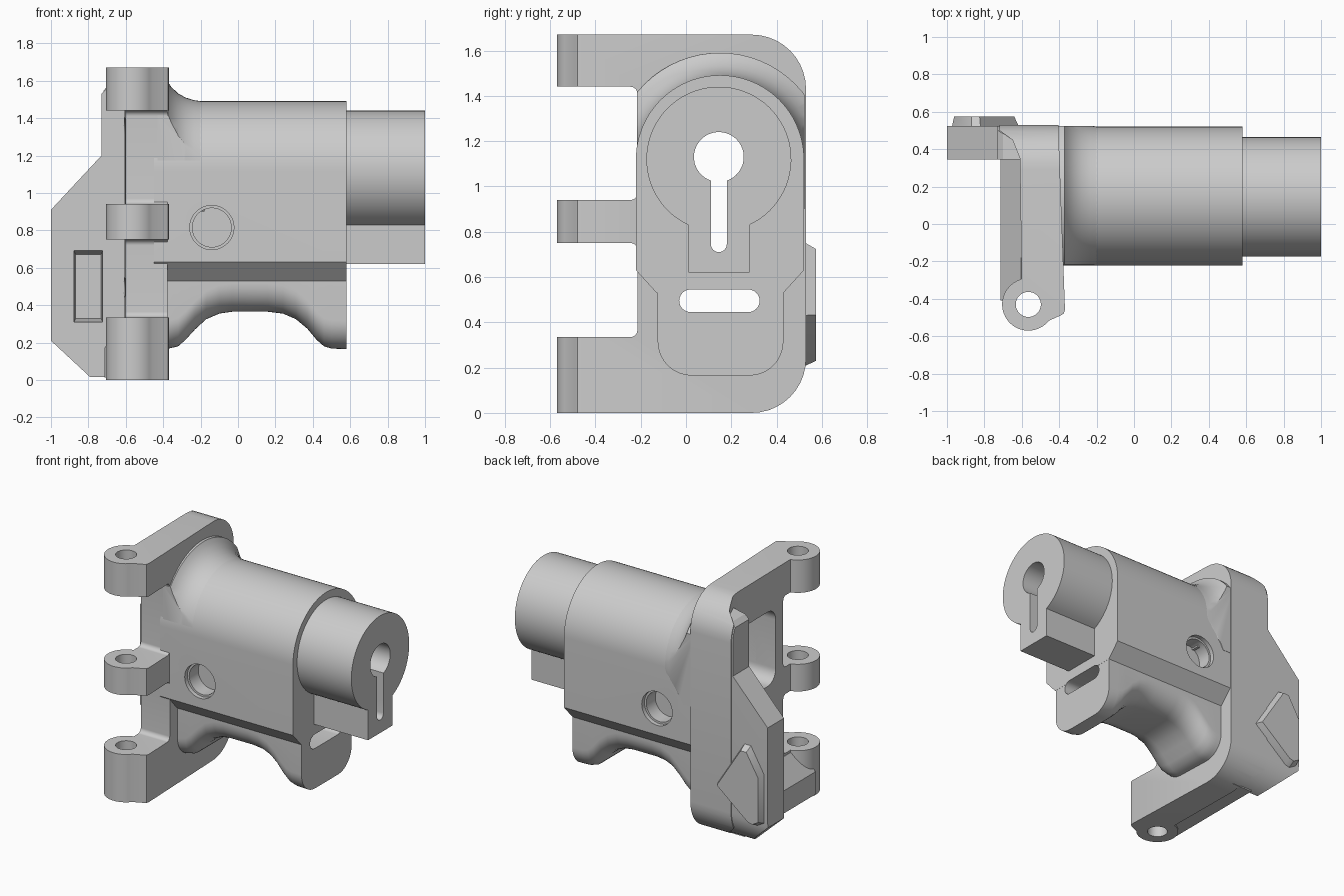
import bpy, bmesh, math
from mathutils import Vector

if "Cube" in bpy.data.objects:
    bpy.data.objects.remove(bpy.data.objects["Cube"])

grey = bpy.data.materials.new("plain_grey")
grey.diffuse_color = (0.6, 0.6, 0.6, 1)
grey.use_nodes = True
grey.node_tree.nodes["Principled BSDF"].inputs["Base Color"].default_value = grey.diffuse_color


def make(name, bm):
    bmesh.ops.recalc_face_normals(bm, faces=bm.faces)
    me = bpy.data.meshes.new(name)
    bm.to_mesh(me)
    bm.free()
    me.materials.append(grey)
    ob = bpy.data.objects.new(name, me)
    bpy.context.collection.objects.link(ob)
    return ob


def loft(name, rings):
    """Closed solid through rings of equal point count."""
    bm = bmesh.new()
    vs = [[bm.verts.new(p) for p in r] for r in rings]
    n = len(vs[0])
    for a, b in zip(vs, vs[1:]):
        for i in range(n):
            j = (i + 1) % n
            bm.faces.new((a[i], a[j], b[j], b[i]))
    bm.faces.new(vs[0])
    bm.faces.new(vs[-1])
    return make(name, bm)


def prism(name, pts, axis, lo, hi, top=1.0):
    """Extrude a 2D profile along an axis; top scales the far end."""
    put = {'x': lambda a, b, t: (t, a, b), 'y': lambda a, b, t: (a, t, b),
           'z': lambda a, b, t: (a, b, t)}[axis]
    ca = sum(p[0] for p in pts) / len(pts)
    cb = sum(p[1] for p in pts) / len(pts)
    return loft(name, [[put(a, b, lo) for a, b in pts],
                       [put(ca + (a - ca) * top, cb + (b - cb) * top, hi) for a, b in pts]])


def arc(ca, cb, r, d0, d1, n=32):
    ang = [math.radians(d0 + (d1 - d0) * i / n) for i in range(n + 1)]
    return [(ca + r * math.cos(t), cb + r * math.sin(t)) for t in ang]


def circle(ca, cb, r, n=48):
    return arc(ca, cb, r, 0, 360, n)[:-1]


def rounded(corners, n=10):
    """Polygon of (a, b, radius) right-angle corners with fillets."""
    out = []
    for i, (a, b, r) in enumerate(corners):
        p = Vector((a, b))
        if not r:
            out.append((a, b))
            continue
        u = (Vector(corners[i - 1][:2]) - p).normalized()
        v = (Vector(corners[(i + 1) % len(corners)][:2]) - p).normalized()
        for k in range(n + 1):
            t = math.pi / 2 * k / n
            q = p + r * (u * (1 - math.sin(t)) + v * (1 - math.cos(t)))
            out.append((q.x, q.y))
    return out


def box(y0, y1, z0, z1, r):
    return rounded([(y0, z0, r), (y1, z0, r), (y1, z1, r), (y0, z1, r)])


def boolean(ob, op, *tools):
    for t in tools:
        m = ob.modifiers.new("cut", 'BOOLEAN')
        m.operation, m.solver, m.object = op, 'EXACT', t
        bpy.context.view_layer.update()
        me = bpy.data.meshes.new_from_object(ob.evaluated_get(bpy.context.evaluated_depsgraph_get()))
        ob.modifiers.clear()
        ob.data = me


CY, CZ = 0.15, 1.12  # barrel axis

# hinge plate: side outline with three arms, trimmed by the plan shape with knuckles
side = [(-0.6, 0, 0), (0.53, 0, .24), (0.53, 1.67, .24), (-0.6, 1.67, 0)]
for z0, z1 in ((1.44, .94), (.75, .335)):
    side += [(-0.6, z0, 0), (-0.215, z0, .03), (-0.215, z1, .03), (-0.6, z1, 0)]
plate = prism("hinge_plate", rounded(side), 'x', -0.8, -0.3)
plan = arc(-0.565, -0.43, 0.14, 105, 310) + [
    (-0.455, -0.517), (-0.39, -0.488), (-0.375, -0.478), (-0.369, -0.46),
    (-0.405, 0.54), (-0.72, 0.54), (-0.72, 0.5), (-0.65, 0.45), (-0.61, 0.35)]
plan_tool = prism("plan_tool", plan, 'z', -0.1, 1.8)
boolean(plate, 'INTERSECT', plan_tool)

# sloped foot behind the bottom arm
foot = prism("sloped_foot", [(-.715, .012), (-.55, .012), (-.55, .32), (-.605, .32), (-.715, .17)],
             'y', -0.41, 0.37)

# side wing with pocket and raised pad
wing = prism("side_wing", [(-.5, 1.6), (-.7, 1.56), (-.73, 1.53), (-.73, 1.2), (-1, .91), (-1, .21),
                           (-.79, .015), (-.5, .015)], 'y', 0.345, 0.56)
rim_tool = prism("rim_tool", box(-0.5, 0.525, 0.005, 1.665, .24), 'x', -1.2, 0)
boolean(wing, 'INTERSECT', rim_tool)
pocket_tool = prism("pocket_tool", [(-.88, .3), (-.72, .3), (-.72, .7), (-.88, .7)], 'y', 0.3, 0.45, 0.85)
boolean(wing, 'DIFFERENCE', pocket_tool)
pad = prism("wing_pad", [(-.61, .43), (-.82, .76), (-.87, .76), (-.975, .58), (-.975, .23), (-.92, .2),
                         (-.88, .21)], 'y', 0.51, 0.575, 0.88)

# main body: half-round top, flat sides, chamfered underside
body = prism("barrel_body", arc(CY, CZ, 0.371, 0, 180, 48) + [(-.221, .63), (-.13, .53), (.43, .53), (.521, .63)],
             'x', -0.45, 0.58)

# flare joining barrel to plate, trimmed flush with the sides
flare = loft("barrel_flare", [[(x, y, z) for y, z in circle(CY, CZ, r, 64)] for x, r in (
    (-.43, .47), (-.372, .47), (-.355, .445), (-.32, .412), (-.28, .39), (-.235, .376), (-.18, .368))])
trim_tool = prism("trim_tool", [(-.217, .9), (.523, .9), (.523, 1.7), (-.217, 1.7)], 'x', -1, 1)
boolean(flare, 'INTERSECT', trim_tool)

# nose: smaller cylinder with a key block below
nose = prism("nose", arc(0.145, CZ, 0.32, -65, 245, 64) + [(.01, .62), (.28, .62)], 'x', 0.5, 1.0)

# lower rib: U section whose floor follows an arch
rings = []
for x, b in ((-.45, .165), (-.37, .168), (-.32, .18), (-.28, .215), (-.23, .27), (-.17, .325), (-.1, .355),
             (-.03, .365), (.16, .365), (.24, .355), (.31, .325), (.37, .275), (.42, .215), (.46, .18),
             (.5, .168), (.579, .165)):
    r = 0.15
    sec = arc(-.125 + r, b + r, r, 180, 270, 10) + arc(.43 - r, b + r, r, 270, 360, 10)
    rings.append([(x, y, z) for y, z in [(-.125, .6)] + sec + [(.43, .6)]])
rib = loft("lower_rib", rings)

# cutters: keyhole, rib slot, rear window, hinge pin holes, side sockets
h = math.degrees(math.asin(.035 / .11))
key_tool = prism("key_tool", arc(.145, 1.13, .11, -90 + h, 270 - h, 40) + arc(.145, .745, .035, 180, 360, 12),
                 'x', -1.2, 1.2)
slot_tool = prism("slot_tool", arc(-.03 + .05, .495, .05, 90, 270, 12) + arc(.325 - .05, .495, .05, -90, 90, 12),
                  'x', -1.2, 1.2)
window_tool = prism("window_tool", box(-.13, .33, .88, 1.4, .09), 'x', -0.9, -0.3)
pin_tool = prism("pin_tool", circle(-0.565, -0.43, 0.067), 'z', -0.2, 1.9)
sockets = []
for s in (-1, 1):
    face = CY + s * 0.371
    for r, depth in ((.118, .03), (.104, .13)):
        sockets.append(prism("socket_tool", circle(-.14, .815, r), 'y', face + s * .1, face - s * depth))

boolean(plate, 'DIFFERENCE', pin_tool, key_tool, slot_tool, window_tool)
boolean(foot, 'DIFFERENCE', pin_tool)
boolean(body, 'DIFFERENCE', key_tool, slot_tool, window_tool, *sockets)
boolean(flare, 'DIFFERENCE', key_tool, window_tool)
boolean(nose, 'DIFFERENCE', key_tool)
boolean(rib, 'DIFFERENCE', slot_tool)

# remove helpers and smooth the parts
for ob in [plan_tool, rim_tool, pocket_tool, trim_tool, key_tool, slot_tool, window_tool, pin_tool] + sockets:
    bpy.data.objects.remove(ob)
for ob in bpy.context.scene.objects:
    ob.select_set(True)
    bpy.context.view_layer.objects.active = ob
bpy.ops.object.shade_smooth_by_angle(angle=math.radians(32))
